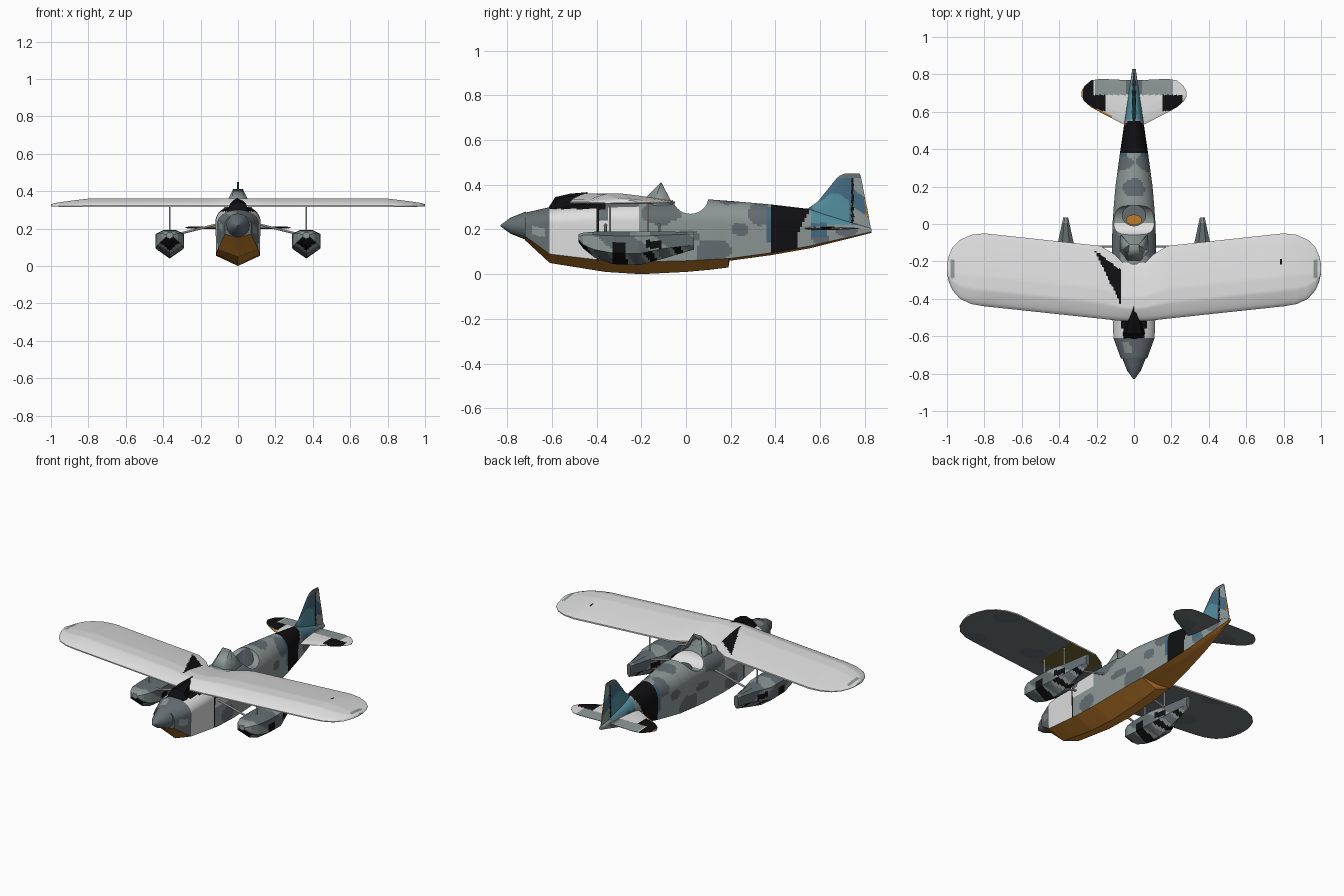
import bpy, bmesh, math
from mathutils import Vector, Matrix

if "Cube" in bpy.data.objects:
    bpy.data.objects.remove(bpy.data.objects["Cube"])

COLOURS = [("mid_grey", (.27, .31, .31)), ("slate_grey", (.13, .155, .17)), ("black", (.005, .005, .006)),
           ("off_white", (.74, .74, .74)), ("orange_brown", (.52, .2, .025)), ("teal", (.085, .27, .34)),
           ("deep_blue", (.06, .145, .22)), ("underside_grey", (.165, .185, .185)), ("olive", (.17, .135, .03))]
GREY, SLATE, BLACK, WHITE, ORANGE, TEAL, BLUE, UNDER, OLIVE = range(9)
MATS = []
for n, c in COLOURS:
    m = bpy.data.materials.new(n)
    m.diffuse_color = (*c, 1)
    m.use_nodes = True
    m.node_tree.nodes["Principled BSDF"].inputs["Base Color"].default_value = m.diffuse_color
    MATS.append(m)


def finish(name, bm, rule):
    """Colour faces by rule and make the object."""
    bmesh.ops.recalc_face_normals(bm, faces=bm.faces[:])
    for f in bm.faces:
        f.material_index = rule(f.calc_center_median(), f.normal) if callable(rule) else rule
    me = bpy.data.meshes.new(name)
    bm.to_mesh(me)
    bm.free()
    for m in MATS:
        me.materials.append(m)
    ob = bpy.data.objects.new(name, me)
    bpy.context.collection.objects.link(ob)
    return ob


def loft(name, rings, rule):
    bm = bmesh.new()
    vs = [[bm.verts.new(p) for p in r] for r in rings]
    n = len(vs[0])
    for a, b in zip(vs, vs[1:]):
        for i in range(n):
            bm.faces.new((a[i], a[(i + 1) % n], b[(i + 1) % n], b[i]))
    bm.faces.new(vs[0])
    bm.faces.new(vs[-1])
    return finish(name, bm, rule)


def dense(stations, step):
    """Fill in evenly spaced stations between the given ones."""
    out = [stations[0]]
    for a, b in zip(stations, stations[1:]):
        k = max(1, round((b[0] - a[0]) / step))
        out += [[p + (q - p) * i / k for p, q in zip(a, b)] for i in range(1, k + 1)]
    return out


def mirror_ring(half, y, x0=0):
    pts = half + [(-x, z) for x, z in half[-2:0:-1]]
    return [(x0 + x, y, z) for x, z in pts]


def surface(name, stations, place, rule, symmetric=True, step=.02, n=20):
    """Wing-like part: station = span, leading, trailing, bottom, top."""
    rings = []
    for s, le, te, lo, hi in dense(stations, step):
        def prof(f):
            return .15 + .85 * min(1, f / .22) ** .6 * min(1, (1 - f) / .6 + .02) ** .8
        mid, top, bot = (lo + hi) / 2, [], []
        for i in range(n + 1):
            f = i / n
            c, k = le + (te - le) * f, prof(f)
            if symmetric:
                top.append((s, c, mid + (hi - mid) * k))
                bot.append((s, c, mid - (mid - lo) * k))
            else:
                top.append((s, c, lo + (hi - lo) * k))
                bot.append((s, c, lo))
        rings.append([place(*p) for p in top + bot[::-1]])
    return loft(name, rings, rule)


def both(half):
    return [[-s[0]] + list(s[1:]) for s in half[:0:-1]] + [list(s) for s in half]


# Camouflage blobs: y, z, radii
BLOBS = [(.12, .1, .08, .055), (.33, .27, .05, .05), (-.12, .27, .09, .05), (0, .17, .06, .025), (.2, .33, .05, .02),
         (.24, .2, .04, .03), (.6, .16, .04, .03), (-.27, .1, .06, .05), (.72, .19, .05, .02)]


def camo(c):
    wob = .18 * math.sin(c.y * 60 + c.z * 50 + c.x * 25)
    return SLATE if any(((c.y - y) / a) ** 2 + ((c.z - z) / b) ** 2 < 1 + wob for y, z, a, b in BLOBS) else GREY


# Fuselage: y, half width, top, shoulder, chine, keel
FUS = [(-.72, .07, .275, .22, .17, .152), (-.61, .11, .3, .23, .09, .05), (-.36, .12, .322, .24, .06, .01),
       (-.2, .12, .328, .24, .055, 0), (0, .115, .332, .24, .06, .01), (.11, .107, .334, .235, .066, .02),
       (.19, .1, .328, .23, .07, .03), (.195, .1, .328, .23, .07, .06), (.38, .075, .312, .22, .095, .085),
       (.55, .05, .292, .21, .125, .115), (.83, .009, .205, .197, .19, .185)]


def hull_half(w, zt, zs, zc, zk):
    arc = [(w * math.sin(i * math.pi / 24), zs + (zt - zs) * math.cos(i * math.pi / 24)) for i in range(13)]
    side = [(w * (1 - .02 * i / 16), zs + (zc - zs) * i / 16) for i in range(1, 17)]
    keel = [(w * .98 * (1 - i / 2), zc + (zk - zc) * i / 2) for i in range(1, 3)]
    return arc + side + keel


def hull_rule(c, n):
    y, z = c.y, c.z
    chine = 0
    for a, b in zip(FUS, FUS[1:]):
        if a[0] <= y <= b[0]:
            chine = a[4] + (b[4] - a[4]) * (y - a[0]) / (b[0] - a[0])
    if z < chine - .001 or (n.z < -.5 and z < .12):
        return ORANGE
    if y < -.61:
        return GREY if abs(y + .66) < .03 and math.sin(c.x * 40 + z * 55) > .5 else SLATE
    if y < -.21:
        if z > .292 and y < -.36:
            return BLACK
        if abs(y + .395) < .008:
            return BLACK
        if y > -.39 and z < .18:
            return camo(c)
        return SLATE if z > .3 or (-.39 < y < -.345 and z > .24) else WHITE
    if .38 < y < .5 + max(0, z - .18) * .5:
        return BLACK
    if .36 < y <= .38 and .14 < z < .3:
        return BLUE
    if .56 < y < .63 and .165 < z < .23:
        return BLUE
    if y > .56 and z > .22:
        return TEAL if y < .74 else BLUE
    return camo(c)


fus = loft("fuselage", [mirror_ring(hull_half(*s[1:]), s[0]) for s in dense(FUS, .01)], hull_rule)


# Open cockpit: a saddle across the top and a well
def cylinder(name, matrix, rule, sides=32):
    bm = bmesh.new()
    bmesh.ops.create_cone(bm, cap_ends=True, segments=sides, radius1=1, radius2=1, depth=1, matrix=matrix)
    return finish(name, bm, rule)


saddle = cylinder("saddle_cutter", Matrix.Translation((0, .02, .345)) @ Matrix.Diagonal((1, .08, .075, 1))
                  @ Matrix.Rotation(math.pi / 2, 4, 'Y'), lambda c, n: WHITE if c.y < .005 else GREY)
well = cylinder("well_cutter", Matrix.Translation((0, .045, .3)) @ Matrix.Diagonal((.062, .055, .17, 1)), SLATE)
bpy.context.view_layer.objects.active = fus
for cutter in (saddle, well):
    cutter.hide_render = True
    md = fus.modifiers.new("cut", 'BOOLEAN')
    md.operation, md.solver, md.object = 'DIFFERENCE', 'EXACT', cutter
    bpy.ops.object.modifier_apply(modifier=md.name)
    bpy.data.objects.remove(cutter)
cylinder("seat", Matrix.Translation((0, .022, .222)) @ Matrix.Diagonal((.042, .028, .02, 1)), ORANGE)

# Spinner and nose bowl
NOSE = [(-.83, .003), (-.785, .036), (-.755, .048), (-.715, .064)]
loft("spinner", [[(r * math.cos(a * math.pi / 8), y, .217 + r * math.sin(a * math.pi / 8)) for a in range(16)]
                 for y, r in NOSE], SLATE)

# Black fairing in front of and over the wing root
FAIR = [(-.615, .055, .298), (-.585, .06, .345), (-.52, .04, .36), (-.44, .002, .367)]
loft("wing_fairing", [[(-w, y, .29), (-w * .7, y, z - .012), (0, y, z), (w * .7, y, z - .012), (w, y, .29)]
                      for y, w, z in FAIR], BLACK)

# Main wing
WING = [(0, -.52, -.21, .316, .362), (.06, -.518, -.205, .316, .362), (.1, -.515, -.165, .316, .362),
        (.18, -.506, -.117, .316, .362), (.8, -.44, -.05, .316, .36), (.87, -.428, -.058, .316, .352),
        (.93, -.4, -.085, .316, .344), (.97, -.355, -.125, .317, .338), (.99, -.31, -.17, .318, .334),
        (1, -.265, -.215, .319, .33)]


def wing_rule(c, n):
    x, y = c.x, c.y
    if n.z < -.3:
        if .1 < x < .38 and y > -.38:
            return OLIVE
        return SLATE if math.sin(x * 17) + math.sin(y * 22 + x * 5) > 1.3 else UNDER
    if -.205 < x < -.07 and -.15 - (x + .205) * 2.1 < y < -.145 - (x + .205) * .75:
        return BLACK
    if .955 < abs(x) < .978 and -.29 < y < -.19:
        return GREY
    return BLACK if .775 < x < .79 and -.22 < y < -.19 else WHITE


surface("wing", both(WING), lambda s, c, h: (s, c, h), wing_rule, symmetric=False, step=.01, n=40)

# Tailplane
TAIL = [(0, .51, .77, .197, .213), (.05, .53, .77, .197, .213), (.18, .597, .776, .198, .212),
        (.23, .625, .768, .199, .211), (.265, .655, .738, .201, .21), (.282, .685, .705, .203, .208)]


def tail_rule(c, n):
    x, y = abs(c.x), c.y
    if c.x < -.12 and (c.x < -.275 or y < .51 + x * .5 + .006 or (x > .235 and y > .762 - (x - .23) * .75)):
        return ORANGE
    if n.z < 0:
        return SLATE if .1 < x < .18 and y < .68 else UNDER
    if c.x < -.215:
        return BLACK
    if y > .69:
        return WHITE if x > .21 else (GREY if x > .04 else SLATE)
    return BLACK if .155 < x < .26 and y > .605 else WHITE


surface("tailplane", both(TAIL), lambda s, c, h: (s, c, h), tail_rule, step=.007, n=32)

# Fin and rudder
FIN = [(.195, .6, .829, -.012, .012), (.29, .54, .812, -.011, .011), (.325, .59, .804, -.009, .009),
       (.43, .675, .784, -.006, .006), (.442, .69, .781, -.005, .005), (.45, .71, .776, -.004, .004)]


def fin_rule(c, n):
    y, z = c.y, c.z
    if z > .43:
        return SLATE
    if y > .74:
        if y > .8 - (z - .3) * .15 and .26 < z < .34:
            return ORANGE
        return BLACK if y < .75 else (GREY if math.sin(z * 40 + y * 30) > 0 else BLUE)
    return TEAL if .22 < z < .345 + .02 * math.sin(y * 40) and .57 < y < .73 else BLUE


surface("fin", FIN, lambda s, c, h: (h, c, s), fin_rule, step=.006, n=36)

# Windscreen: front pane and two side panes
bm = bmesh.new()
P = {k: bm.verts.new(v) for k, v in dict(
    fl=(-.035, -.2, .322), fr=(.035, -.2, .322), tl=(-.026, -.112, .412), tr=(.026, -.112, .412),
    bl=(-.075, -.055, .305), br=(.075, -.055, .305), ml=(-.085, -.15, .29), mr=(.085, -.15, .29)).items()}
for keys in (("fl", "fr", "tr", "tl"), ("fl", "tl", "ml"), ("ml", "tl", "bl"), ("fr", "mr", "tr"), ("mr", "br", "tr")):
    bm.faces.new([P[k] for k in keys])
screen = finish("windscreen", bm, GREY)
sol = screen.modifiers.new("thickness", 'SOLIDIFY')
sol.thickness = .005

# Floats: y, half width, top, side top, side bottom, keel
FLOAT = [(-.482, .018, .178, .168, .155, .145), (-.46, .045, .186, .175, .13, .115),
         (-.41, .066, .19, .175, .11, .075), (-.33, .075, .192, .172, .095, .045), (-.21, .074, .192, .17, .092, .04),
         (-.1, .042, .191, .175, .115, .07), (.035, .013, .188, .18, .13, .11)]


def float_rule(c, n):
    y, z = c.y, c.z
    if (-.325 < y < -.275 and z < .142) or (-.18 < y < -.11 and .115 < z < .15):
        return BLACK
    if n.z < -.3:
        v = math.sin(y * 45 + z * 30)
        return BLACK if v > .6 else (GREY if v > -.3 else SLATE)
    return GREY if math.sin(y * 24 + z * 30 + 1) > .45 else SLATE


def float_half(w, zt, za, zb, zk):
    side = [(w, za + (zb - za) * i / 8) for i in range(9)]
    keel = [(w * (1 - i / 4), zb + (zk - zb) * i / 4) for i in range(1, 5)]
    return [(0, zt), (w * .45, zt)] + side + keel


def strut(name, a, b, r=.006):
    a, b = Vector(a), Vector(b)
    rot = (b - a).to_track_quat('Z', 'Y').to_matrix().to_4x4()
    cylinder(name, Matrix.Translation((a + b) / 2) @ rot @ Matrix.Diagonal((r, r, (b - a).length, 1)), WHITE, 8)


for side, sx in (("left", -1), ("right", 1)):
    loft(side + "_float", [mirror_ring(float_half(*s[1:]), s[0], sx * .365) for s in dense(FLOAT, .01)], float_rule)
    for i, y in enumerate((-.34, -.17)):
        strut(f"{side}_wing_strut_{i}", (sx * .365, y, .185), (sx * .365, y, .325), .005)
    for i, y in enumerate((-.36, -.12)):
        strut(f"{side}_brace_{i}", (sx * .345, y, .165), (sx * .1, y, .225))

# Smooth shading with sharp edges
for ob in bpy.data.objects:
    bpy.ops.object.select_all(action='DESELECT')
    ob.select_set(True)
    bpy.context.view_layer.objects.active = ob
    bpy.ops.object.shade_smooth_by_angle(angle=math.radians(28))
